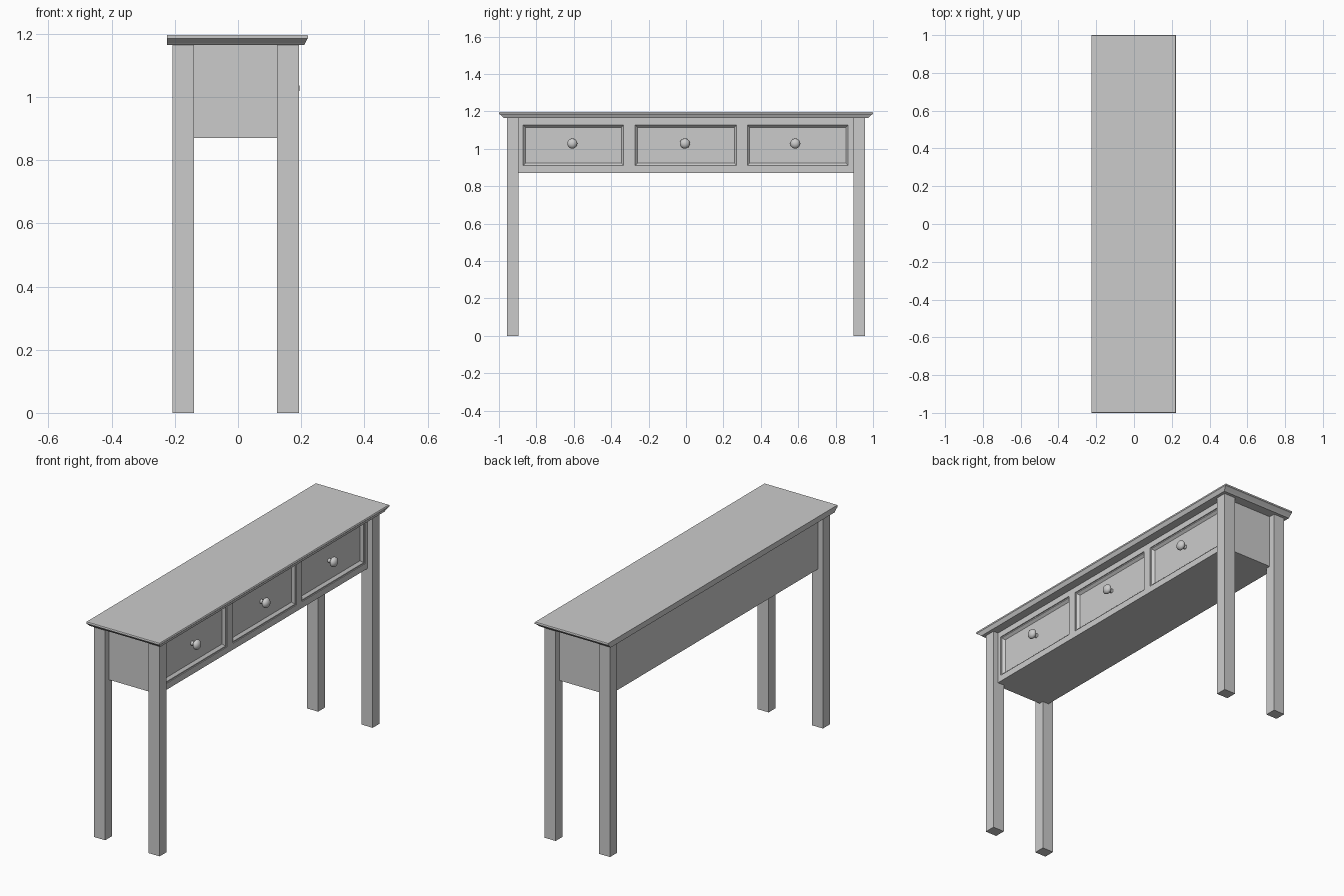
import bpy, bmesh, math

if "Cube" in bpy.data.objects:
    bpy.data.objects.remove(bpy.data.objects["Cube"])

Z_TOP = 1.165      # underside of table top
Z_LOW = 0.87       # underside of drawer case


def finish(name, bm):
    bmesh.ops.recalc_face_normals(bm, faces=bm.faces)
    me = bpy.data.meshes.new(name)
    bm.to_mesh(me)
    bm.free()
    ob = bpy.data.objects.new(name, me)
    bpy.context.collection.objects.link(ob)
    return ob


def loft(bm, rings):
    """Bridge rectangles/polygons given as point lists; cap the last one."""
    loops = [[bm.verts.new(p) for p in r] for r in rings]
    for a, b in zip(loops, loops[1:]):
        n = len(a)
        for i in range(n):
            bm.faces.new((a[i], a[(i + 1) % n], b[(i + 1) % n], b[i]))
    bm.faces.new(loops[-1])
    return loops


def rect_z(x0, x1, y0, y1, z):
    return [(x0, y0, z), (x1, y0, z), (x1, y1, z), (x0, y1, z)]


def rect_x(x, y0, y1, z0, z1):
    return [(x, y0, z0), (x, y1, z0), (x, y1, z1), (x, y0, z1)]


def box(name, x0, x1, y0, y1, z0, z1):
    bm = bmesh.new()
    loops = loft(bm, [rect_z(x0, x1, y0, y1, z0), rect_z(x0, x1, y0, y1, z1)])
    bm.faces.new(loops[0])
    return finish(name, bm)


# Table top: moulded on front and ends, square at the back
profile = [(0.012, 0.026, Z_TOP), (0.009, 0.02, 1.171), (0.003, 0.006, 1.183),
           (0.0, 0.0, 1.186), (0.0, 0.0, 1.193), (0.002, 0.002, 1.196)]
bm = bmesh.new()
loops = loft(bm, [rect_z(-0.224, 0.222 - fx, -1 + ey, 1 - ey, z)
                  for fx, ey, z in profile])
bm.faces.new(loops[0])
finish("table_top", bm)

# Four square legs
for side, x0, x1 in (("back", -0.207, -0.139), ("front", 0.124, 0.193)):
    for end, y0, y1 in (("left", -0.957, -0.896), ("right", 0.896, 0.957)):
        box(f"{side}_leg_{end}", x0, x1, y0, y1, 0, Z_TOP)

# Drawer case
box("drawer_case", -0.177, 0.138, -0.922, 0.922, Z_LOW, Z_TOP)

# Face frame: rails and stiles around the drawer openings
openings = [(-0.877, -0.328), (-0.278, 0.276), (0.322, 0.873)]
OZ0, OZ1 = 0.905, 1.133
FX0, FX1 = 0.138, 0.163
box("bottom_rail", FX0, FX1, -0.922, 0.922, Z_LOW, OZ0)
box("top_rail", FX0, FX1, -0.922, 0.922, OZ1, Z_TOP)
edges = [-0.922] + [y for o in openings for y in o] + [0.922]
for i in range(0, len(edges), 2):
    box(f"stile_{i // 2 + 1}", FX0, FX1, edges[i], edges[i + 1], OZ0, OZ1)

# Drawer fronts with a bevelled moulding, and turned knobs
knob_profile = [(0.142, 0.012), (0.158, 0.010), (0.163, 0.018), (0.169, 0.025),
                (0.176, 0.027), (0.184, 0.024), (0.190, 0.017), (0.194, 0.008)]
for i, ((y0, y1), ky) in enumerate(zip(openings, (-0.608, -0.006, 0.584))):
    bm = bmesh.new()
    loft(bm, [rect_x(x, y0 + d, y1 - d, OZ0 + d, OZ1 - d)
              for d, x in ((0, 0.14), (0, 0.158), (0.006, 0.158),
                           (0.018, 0.145))])
    finish(f"drawer_front_{i + 1}", bm)

    bm = bmesh.new()
    N = 20
    loft(bm, [[(x, ky + r * math.cos(2 * math.pi * k / N),
                1.028 + r * math.sin(2 * math.pi * k / N)) for k in range(N)]
              for x, r in knob_profile])
    knob = finish(f"knob_{i + 1}", bm)
    bpy.ops.object.select_all(action='DESELECT')
    knob.select_set(True)
    bpy.context.view_layer.objects.active = knob
    bpy.ops.object.shade_smooth_by_angle(angle=math.radians(50))
